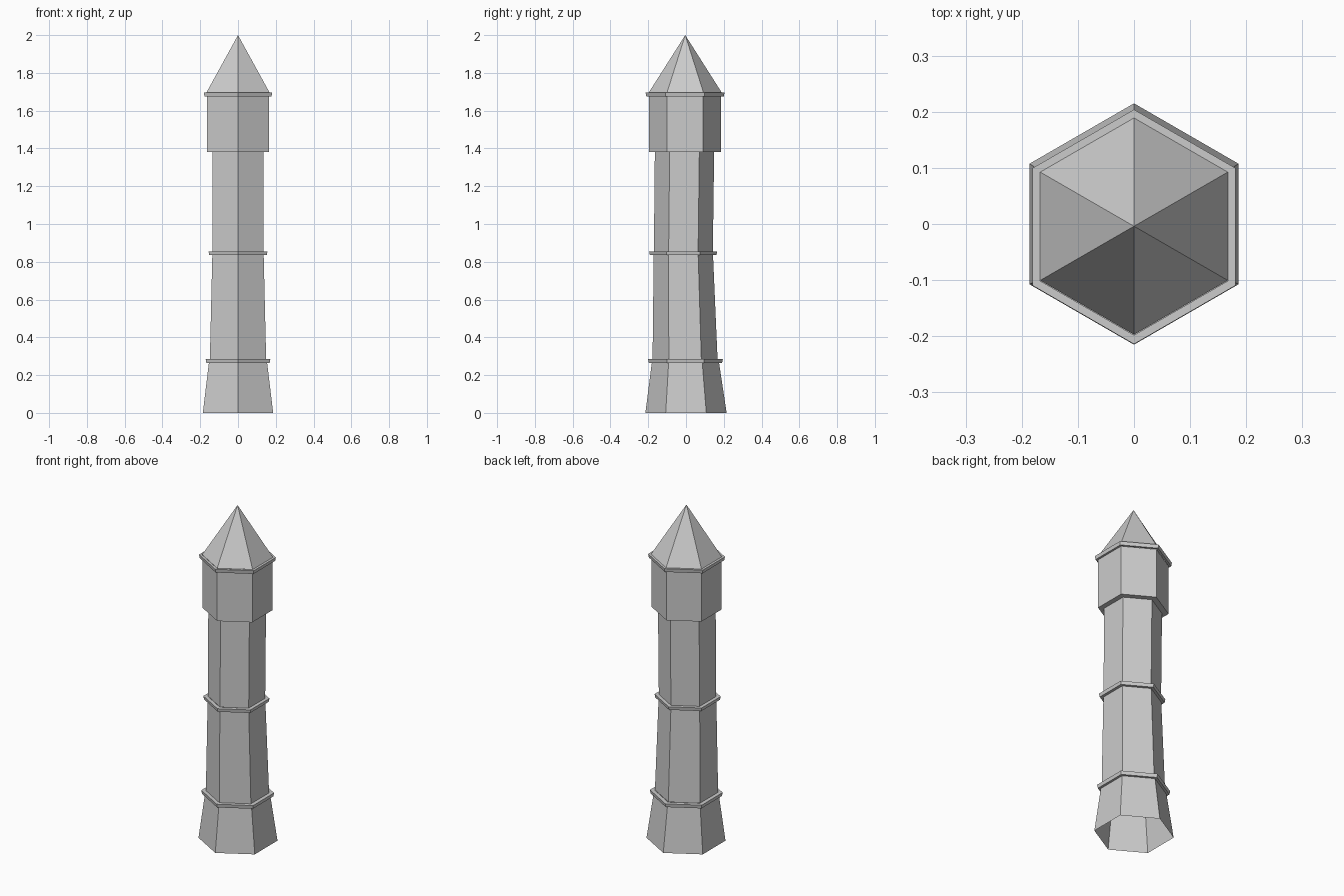
import bpy
import bmesh
from math import cos, sin, pi

cube = bpy.data.objects.get("Cube")
if cube:
    bpy.data.objects.remove(cube, do_unlink=True)

SIDES = 6

stone = bpy.data.materials.new("pale_grey_stone")
stone.use_nodes = True
GREY = (0.6, 0.6, 0.6, 1)
stone.diffuse_color = GREY
stone.node_tree.nodes["Principled BSDF"].inputs["Base Color"].default_value = GREY


def hex_shell(name, profile):
    """Skin six-sided rings (radius, z, y centre); radius 0 makes a point."""
    bm = bmesh.new()
    rings = []
    for r, z, yc in profile:
        if r == 0:
            rings.append([bm.verts.new((0, yc, z))] * SIDES)
            continue
        angles = [pi / 2 + 2 * pi * i / SIDES for i in range(SIDES)]
        rings.append([bm.verts.new((r * cos(a), yc + r * sin(a), z)) for a in angles])
    for low, high in zip(rings, rings[1:]):
        for i in range(SIDES):
            j = (i + 1) % SIDES
            corners = [low[i], low[j], high[j], high[i]]
            bm.faces.new(list(dict.fromkeys(corners)))
    mesh = bpy.data.meshes.new(name)
    bm.to_mesh(mesh)
    bm.free()
    mesh.materials.append(stone)
    obj = bpy.data.objects.new(name, mesh)
    bpy.context.collection.objects.link(obj)
    return obj


def collar(name, z, height, r, r_below, r_above, yc):
    """Thin projecting band with a flat ledge above and below."""
    hex_shell(name, [(r_below, z, yc), (r - 0.004, z, yc),
                     (r, z + height, yc), (r_above, z + height, yc)])


# Flared foot, open underneath
hex_shell("flared_base", [(0.215, 0, 0), (0.178, 0.265, -0.003)])
collar("lower_collar", 0.265, 0.021, 0.198, 0.178, 0.172, -0.003)

# Tapering shaft, with a slight lean towards the front
hex_shell("lower_shaft", [(0.172, 0.286, -0.005), (0.157, 0.835, -0.014)])
collar("middle_collar", 0.835, 0.02, 0.18, 0.157, 0.156, -0.015)
hex_shell("upper_shaft", [(0.156, 0.855, -0.014), (0.157, 1.38, -0.008)])

# Wide top chamber with its underside ledge
hex_shell("top_chamber", [(0.157, 1.38, -0.008), (0.191, 1.38, -0.006),
                          (0.191, 1.675, -0.006)])
collar("roof_collar", 1.675, 0.021, 0.209, 0.191, 0.193, -0.005)

# Pointed roof
hex_shell("pointed_roof", [(0.193, 1.696, -0.004), (0, 2, -0.004)])
